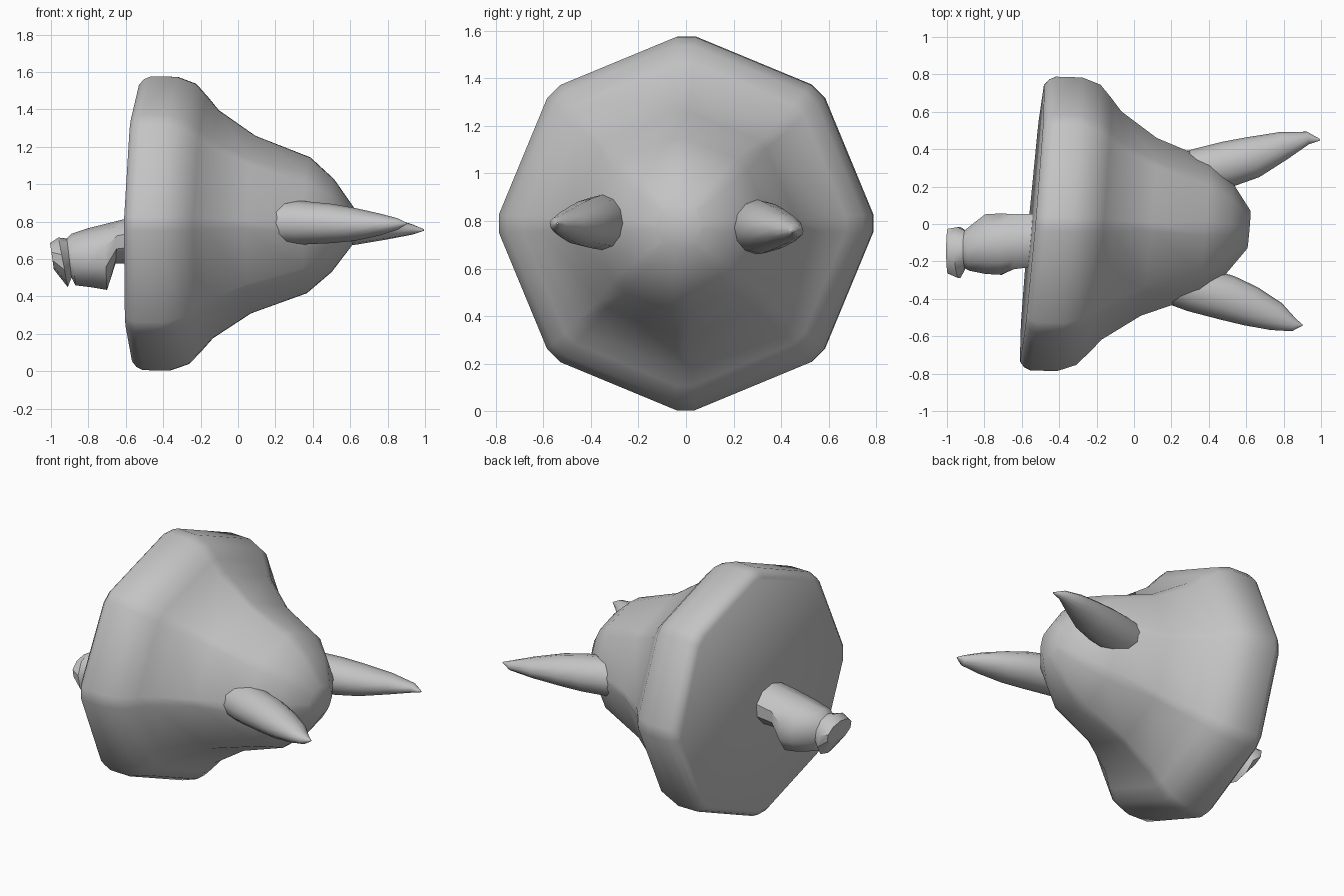
import bpy, bmesh, math
from mathutils import Vector

if "Cube" in bpy.data.objects:
    bpy.data.objects.remove(bpy.data.objects["Cube"])

grey = bpy.data.materials.new("plain_grey")
grey.diffuse_color = (0.55, 0.55, 0.55, 1)
grey.use_nodes = True
grey.node_tree.nodes["Principled BSDF"].inputs["Base Color"].default_value = grey.diffuse_color


def loft(name, rings, angle=50):
    """Skin a list of equal-length point rings and close both ends."""
    bm = bmesh.new()
    rows = [[bm.verts.new(p) for p in ring] for ring in rings]
    n = len(rows[0])
    for a, b in zip(rows, rows[1:]):
        for i in range(n):
            j = (i + 1) % n
            bm.faces.new((a[i], a[j], b[j], b[i]))
    bm.faces.new(rows[0][::-1])
    bm.faces.new(rows[-1])
    bmesh.ops.recalc_face_normals(bm, faces=bm.faces)
    mesh = bpy.data.meshes.new(name)
    bm.to_mesh(mesh)
    bm.free()
    obj = bpy.data.objects.new(name, mesh)
    bpy.context.collection.objects.link(obj)
    mesh.materials.append(grey)
    bpy.ops.object.select_all(action='DESELECT')
    obj.select_set(True)
    bpy.context.view_layer.objects.active = obj
    bpy.ops.object.shade_smooth_by_angle(angle=math.radians(angle))
    return obj


# Bell-shaped body: octagon with narrow bevelled corners, rim slightly tilted
profile = [(-0.545, 0.74), (-0.52, 0.77), (-0.485, 0.786), (-0.345, 0.786),
           (-0.245, 0.75), (-0.18, 0.68), (-0.12, 0.61), (0.08, 0.475),
           (0.375, 0.365), (0.505, 0.25), (0.615, 0.10)]
rings = []
for s, r in profile:
    half = 2.8 if s < 0.2 else 6
    ring = []
    for k in range(8):
        for d in (-half, half):
            t = math.radians(45 * k + d)
            y, z = r * math.cos(t), r * math.sin(t)
            ring.append((s + 0.087 * y + 0.025 * z,
                         y - 0.03 * (s + 0.4), 0.79 + z - 0.012 * (s + 0.4)))
    rings.append(ring)
loft("body", rings)


# Curved horns: (x, y, z, radius across, radius in height) along the path
def horn(name, path, sides=12):
    pts = [Vector(p[:3]) for p in path]
    rings = []
    for i, p in enumerate(path):
        d = (pts[min(i + 1, len(pts) - 1)] - pts[max(i - 1, 0)]).normalized()
        across = d.cross(Vector((0, 0, 1))).normalized()
        up = across.cross(d)
        rings.append([pts[i] + across * p[3] * math.cos(a) + up * p[4] * math.sin(a)
                      for a in (math.tau * k / sides for k in range(sides))])
    loft(name, rings)


horn("front_horn", [(0.10, -0.28, 0.795, 0.11, 0.11), (0.32, -0.345, 0.795, 0.125, 0.118),
                    (0.50, -0.395, 0.79, 0.122, 0.105), (0.625, -0.44, 0.785, 0.108, 0.088),
                    (0.76, -0.495, 0.785, 0.078, 0.058), (0.855, -0.54, 0.788, 0.035, 0.03),
                    (0.90, -0.54, 0.79, 0.004, 0.004)])
horn("back_horn", [(0.18, 0.25, 0.78, 0.11, 0.11), (0.35, 0.285, 0.777, 0.12, 0.118),
                   (0.50, 0.32, 0.773, 0.123, 0.11), (0.635, 0.357, 0.77, 0.112, 0.093),
                   (0.80, 0.42, 0.765, 0.075, 0.06), (0.93, 0.46, 0.758, 0.034, 0.028),
                   (0.995, 0.45, 0.755, 0.004, 0.004)])

# Rear peg: (x top, z top, x bottom, z bottom, y low, y high) per section
sections = [(-0.50, 0.84, -0.50, 0.58, -0.23, 0.06),
            (-0.64, 0.805, -0.655, 0.575, -0.25, 0.06),
            (-0.72, 0.785, -0.70, 0.435, -0.28, 0.065),
            (-0.80, 0.765, -0.79, 0.45, -0.275, 0.06),
            (-0.89, 0.735, -0.87, 0.46, -0.255, -0.01),
            (-0.915, 0.71, -0.89, 0.50, -0.24, -0.03),
            (-0.96, 0.715, -0.91, 0.45, -0.295, -0.01),
            (-1.005, 0.685, -0.985, 0.545, -0.27, -0.02)]
rings = []
for xt, zt, xb, zb, y0, y1 in sections:
    ring = []
    for k in range(10):
        a = math.tau * k / 10 + math.pi / 10 * 5
        u = (1 + math.sin(a)) / 2
        ring.append((xb + (xt - xb) * u, (y0 + y1) / 2 + (y1 - y0) / 2 * math.cos(a),
                     zb + (zt - zb) * u))
    rings.append(ring)
loft("rear_peg", rings, 40)
